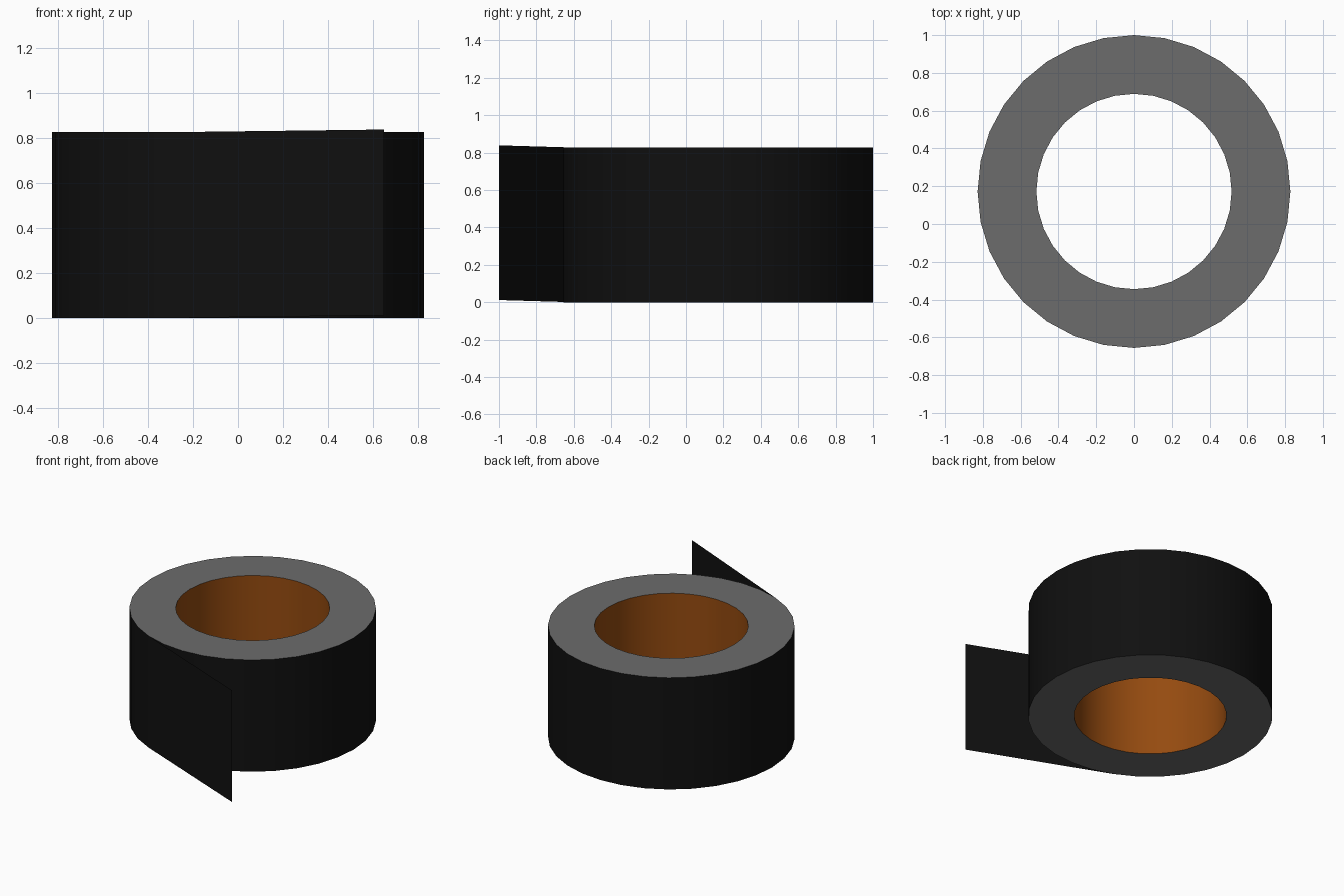
import bpy, bmesh, math

if "Cube" in bpy.data.objects:
    bpy.data.objects.remove(bpy.data.objects["Cube"])

SIDES, R_OUT, R_IN, HEIGHT, CY = 32, 0.828, 0.517, 0.827, 0.172


def material(name, rgb):
    m = bpy.data.materials.new(name)
    m.diffuse_color = (*rgb, 1)
    m.use_nodes = True
    m.node_tree.nodes["Principled BSDF"].inputs["Base Color"].default_value = m.diffuse_color
    return m


black = material("black tape", (0.005, 0.005, 0.005))
grey = material("grey tape edge", (0.15, 0.15, 0.15))
brown = material("brown cardboard", (0.30, 0.07, 0.005))


def ring_point(r, i, z):
    a = 2 * math.pi * i / SIDES
    return (r * math.cos(a), CY + r * math.sin(a), z)


def make_object(name, bm, mats):
    me = bpy.data.meshes.new(name)
    bm.to_mesh(me)
    bm.free()
    ob = bpy.data.objects.new(name, me)
    bpy.context.collection.objects.link(ob)
    for m in mats:
        me.materials.append(m)
    bpy.ops.object.select_all(action='DESELECT')
    ob.select_set(True)
    bpy.context.view_layer.objects.active = ob
    bpy.ops.object.shade_smooth_by_angle(angle=math.radians(30))
    return ob


# Roll: square section swept round; outside, top, inside and bottom walls
section = [(R_OUT, 0), (R_OUT, HEIGHT), (R_IN, HEIGHT), (R_IN, 0)]
wall_material = [0, 1, 2, 1]
bm = bmesh.new()
rings = [[bm.verts.new(ring_point(r, i, z)) for i in range(SIDES)] for r, z in section]
for k in range(4):
    a, b = rings[k], rings[(k + 1) % 4]
    for i in range(SIDES):
        j = (i + 1) % SIDES
        f = bm.faces.new((a[i], a[j], b[j], b[i]))
        f.material_index = wall_material[k]
make_object("tape_roll", bm, [black, grey, brown])

# Loose end: thin sheet leaving the roll along its tangent, lifting slightly
x, y, _ = ring_point(R_OUT, 22, 0)
bm = bmesh.new()
corners = [(x, y, 0), (0.65, -1.0, 0.012), (0.65, -1.0, HEIGHT + 0.012), (x, y, HEIGHT)]
bm.faces.new([bm.verts.new(c) for c in corners])
make_object("loose_tape_end", bm, [black])
